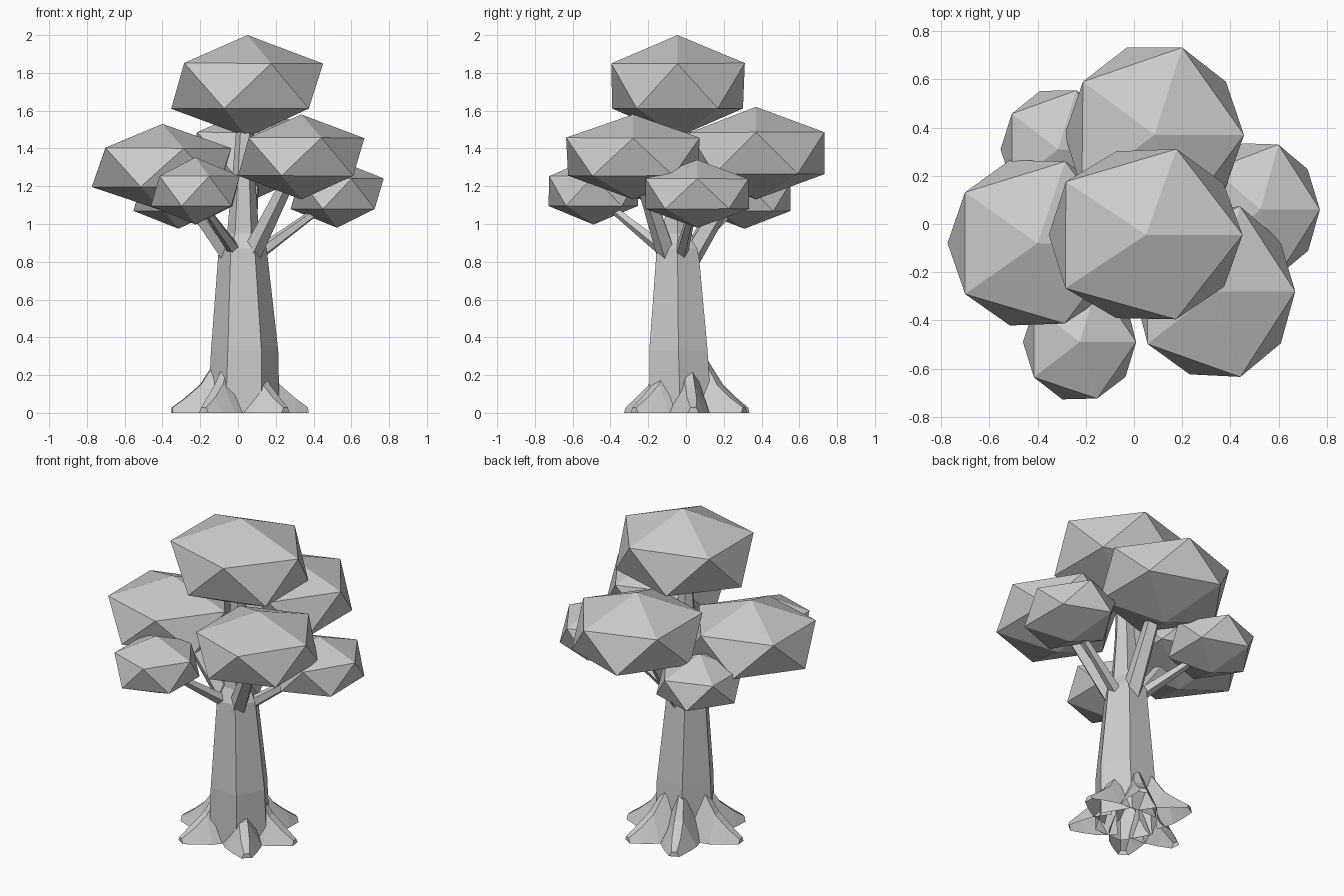
import bpy, bmesh, math, random
from mathutils import Vector

if "Cube" in bpy.data.objects:
    bpy.data.objects.remove(bpy.data.objects["Cube"])

random.seed(4)


def finish(name, bm):
    bmesh.ops.recalc_face_normals(bm, faces=bm.faces)
    me = bpy.data.meshes.new(name)
    bm.to_mesh(me)
    bm.free()
    ob = bpy.data.objects.new(name, me)
    bpy.context.collection.objects.link(ob)
    return ob


def loft(bm, rings, closed=True):
    """Bridge successive rings of points with quads."""
    vs = [[bm.verts.new(p) for p in r] for r in rings]
    n = len(vs[0])
    for a, b in zip(vs, vs[1:]):
        for i in range(n if closed else n - 1):
            j = (i + 1) % n
            bm.faces.new((a[i], a[j], b[j], b[i]))
    return vs


def hexagon(x, y, z, r):
    return [(x + r * math.cos(i * math.pi / 3), y + r * math.sin(i * math.pi / 3), z)
            for i in range(6)]


# Trunk: tapering hexagonal column, open below, narrowing to a central leader
bm = bmesh.new()
v = loft(bm, [hexagon(0.03, -0.03, 0.0, 0.19), hexagon(0.035, -0.04, 0.33, 0.178),
              hexagon(0.025, -0.045, 0.87, 0.127), hexagon(0.027, -0.045, 0.95, 0.085),
              hexagon(0.03, -0.045, 1.25, 0.06), hexagon(0.04, -0.05, 1.62, 0.04)])
bm.faces.new(v[-1])
finish("trunk", bm)

# Roots: flaring ridges around the base
for k, deg in enumerate((7, 60, 115, 187, 238, 312)):
    a = math.radians(deg)
    out, side = Vector((math.cos(a), math.sin(a), 0)), Vector((-math.sin(a), math.cos(a), 0))
    rings = []
    for d, w, h, t in ((0.10, 0.12, 0.32, 0.01), (0.21, 0.105, 0.15, 0.025),
                       (0.29, 0.07, 0.08, 0.025), (0.362, 0.03, 0.028, 0.015)):
        c = out * d + Vector((0.01, -0.005, 0))
        up = Vector((0, 0, h))
        rings.append([c - side * w, c - side * t + up, c + side * t + up, c + side * w])
    bm = bmesh.new()
    v = loft(bm, rings, closed=False)
    bm.faces.new(v[-1])
    finish(f"root_{k + 1}", bm)


# Branches: five-sided tapered limbs from the trunk into each leaf clump
def branch(name, p, q, r0, r1):
    p, q = Vector(p), Vector(q)
    rot = (q - p).to_track_quat('Z', 'Y')
    bm = bmesh.new()
    v = loft(bm, [[c + rot @ Vector((r * math.cos(i * math.tau / 5), r * math.sin(i * math.tau / 5), 0))
                   for i in range(5)] for c, r in ((p, r0), (q, r1))])
    bm.faces.new(v[0])
    bm.faces.new(v[1])
    finish(name, bm)


branch("branch_front_right", (0.07, -0.10, 0.84), (0.30, -0.25, 1.30), 0.055, 0.035)
branch("branch_left", (-0.03, -0.05, 0.82), (-0.34, -0.08, 1.25), 0.055, 0.035)
branch("branch_back", (0.04, 0.02, 0.82), (0.08, 0.32, 1.32), 0.06, 0.04)
branch("branch_right", (0.09, -0.03, 0.83), (0.50, 0.05, 1.13), 0.038, 0.018)
branch("branch_front_left", (-0.01, -0.10, 0.85), (-0.21, -0.45, 1.13), 0.038, 0.018)
branch("branch_back_left", (-0.02, 0.00, 0.84), (-0.30, 0.29, 1.12), 0.038, 0.018)


# Leaf clumps: flattened 20-sided balls, slightly irregular
def clump(name, loc, rad):
    bm = bmesh.new()
    bmesh.ops.create_icosphere(bm, subdivisions=1, radius=1)
    for v in bm.verts:
        j = 1 if abs(v.co.z) > 0.9 else random.uniform(0.975, 1.02)
        v.co = Vector([l + r * c * j for l, r, c in zip(loc, rad, v.co)])
    finish(name, bm)


clump("leaves_top", (0.05, -0.045, 1.73), (0.455, 0.415, 0.27))
clump("leaves_front_right", (0.335, -0.28, 1.355), (0.38, 0.41, 0.225))
clump("leaves_left", (-0.40, -0.08, 1.30), (0.415, 0.40, 0.23))
clump("leaves_back", (0.085, 0.37, 1.375), (0.41, 0.42, 0.245))
clump("leaves_right", (0.525, 0.06, 1.16), (0.275, 0.325, 0.18))
clump("leaves_front_left", (-0.225, -0.49, 1.175), (0.265, 0.28, 0.178))
clump("leaves_back_left", (-0.315, 0.31, 1.145), (0.27, 0.285, 0.17))
